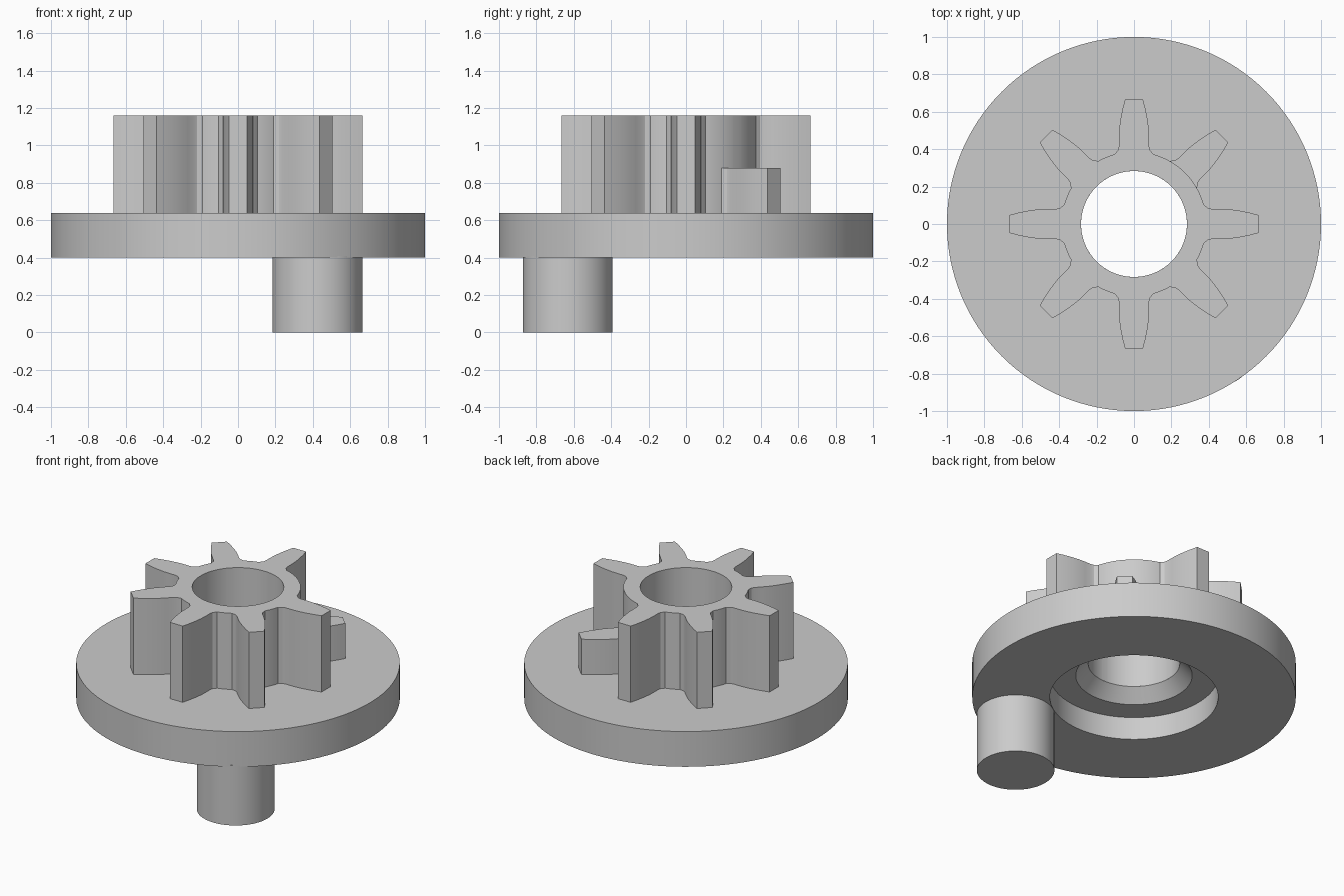
import bpy, bmesh, math

cube = bpy.data.objects.get("Cube")
if cube:
    bpy.data.objects.remove(cube, do_unlink=True)

grey = bpy.data.materials.new("plain_grey")
grey.use_nodes = True
grey.diffuse_color = (0.6, 0.6, 0.6, 1)
grey.node_tree.nodes["Principled BSDF"].inputs["Base Color"].default_value = (0.6, 0.6, 0.6, 1)

BORE, ROOT = 0.283, 0.387
DISC_BOTTOM, DISC_TOP, STEP, GEAR_TOP = 0.40, 0.64, 0.88, 1.16


def ring(radius, z, count):
    return [(radius * math.cos(math.tau * i / count),
             radius * math.sin(math.tau * i / count), z) for i in range(count)]


def skin(name, rings, closed=False, capped=False):
    """Join successive rings of points with quads into one surface."""
    bm = bmesh.new()
    loops = [[bm.verts.new(p) for p in r] for r in rings]
    pairs = list(zip(loops, loops[1:]))
    if closed:
        pairs.append((loops[-1], loops[0]))
    for a, b in pairs:
        for i in range(len(a)):
            j = (i + 1) % len(a)
            bm.faces.new((a[i], a[j], b[j], b[i]))
    if capped:
        bm.faces.new(loops[0])
        bm.faces.new(loops[-1])
    bmesh.ops.remove_doubles(bm, verts=bm.verts, dist=0.0001)
    bmesh.ops.recalc_face_normals(bm, faces=bm.faces)
    mesh = bpy.data.meshes.new(name)
    bm.to_mesh(mesh)
    bm.free()
    mesh.materials.append(grey)
    obj = bpy.data.objects.new(name, mesh)
    bpy.context.collection.objects.link(obj)
    bpy.ops.object.select_all(action='DESELECT')
    obj.select_set(True)
    bpy.context.view_layer.objects.active = obj
    bpy.ops.object.shade_smooth_by_angle(angle=math.radians(22))
    return obj


# Disc with a stepped, chamfered recess underneath
disc_profile = [(BORE, DISC_TOP), (1.0, DISC_TOP), (1.0, DISC_BOTTOM),
                (0.52, DISC_BOTTOM), (0.52, 0.555), (0.36, 0.555)]
skin("disc", [ring(r, z, 128) for r, z in disc_profile], closed=True)

# Off-centre drive pin
pin = skin("drive_pin", [ring(0.24, 0, 64), ring(0.24, DISC_BOTTOM + 0.01, 64)], capped=True)
pin.location = (0.425, -0.632, 0)

# Half a tooth as (distance out, half width), from tip to root fillet
flank = [(0.665, 0.048), (0.62, 0.060), (0.565, 0.071), (0.51, 0.079),
         (0.46, 0.081), (0.415, 0.081), (0.396, 0.085), (0.387, 0.093)]
half = [(math.atan2(w, d), math.hypot(d, w)) for d, w in flank]
half += [(a, ROOT) for a in (0.27, 0.31, 0.35)]
tooth = [(-a, r) for a, r in reversed(half)] + half + [(math.pi / 8, ROOT)]

# Gear outline; one tooth stops at the step
full, cut = [], []
for k in range(8):
    for a, r in tooth:
        angle = a + k * math.pi / 4
        full.append((angle, r))
        cut.append((angle, min(r, ROOT) if k == 1 else r))


def place(outline, z):
    return [(r * math.cos(a), r * math.sin(a), z) for a, r in outline]


bore = [(a, BORE) for a, r in full]
skin("gear", [place(full, DISC_TOP), place(full, STEP), place(cut, STEP),
              place(cut, GEAR_TOP), place(bore, GEAR_TOP), place(bore, DISC_TOP)])
